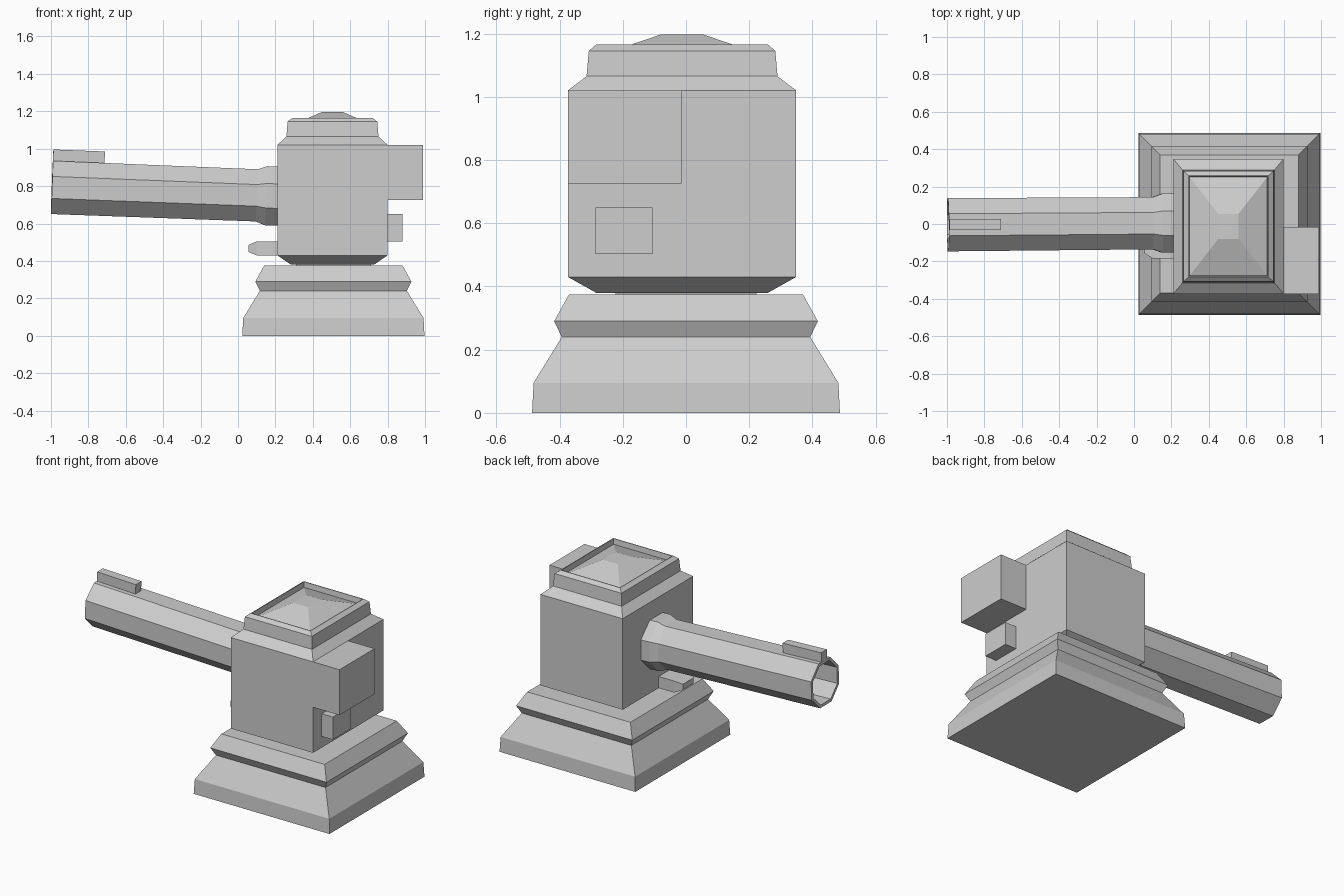
import bpy, math
from mathutils import Vector

old = bpy.data.objects.get("Cube")
if old:
    bpy.data.objects.remove(old, do_unlink=True)

grey = bpy.data.materials.new("plain_grey")
grey.use_nodes = True
colour = (0.61, 0.61, 0.61, 1)
grey.diffuse_color = colour
grey.node_tree.nodes["Principled BSDF"].inputs["Base Color"].default_value = colour


def loft(name, rings):
    """Skin a list of equal-length rings and cap both ends."""
    n = len(rings[0])
    verts = [v for ring in rings for v in ring]
    faces = [(a + i, a + (i + 1) % n, a + n + (i + 1) % n, a + n + i)
             for a in range(0, n * (len(rings) - 1), n) for i in range(n)]
    faces.append(tuple(reversed(range(n))))
    faces.append(tuple(range(len(verts) - n, len(verts))))
    mesh = bpy.data.meshes.new(name)
    mesh.from_pydata(verts, [], faces)
    mesh.materials.append(grey)
    obj = bpy.data.objects.new(name, mesh)
    bpy.context.collection.objects.link(obj)
    return obj


def stack(name, cx, cy, profile):
    """Rectangular stack from (z, half width, half depth) steps."""
    corners = ((-1, -1), (1, -1), (1, 1), (-1, 1))
    return loft(name, [[(cx + sx * hx, cy + sy * hy, z) for sx, sy in corners]
                       for z, hx, hy in profile])


def block(name, x0, x1, y0, y1, z0, z1):
    hx, hy = (x1 - x0) / 2, (y1 - y0) / 2
    return stack(name, x0 + hx, y0 + hy, [(z0, hx, hy), (z1, hx, hy)])


# Stepped square plinth and the neck above it
stack("plinth", 0.51, 0, [(z, h, h) for z, h in (
    (0, 0.487), (0.095, 0.482), (0.24, 0.393), (0.29, 0.417), (0.375, 0.37))])
stack("neck", 0.51, 0, [(0.37, 0.2, 0.223), (0.39, 0.2, 0.223)])

# Turret body with chamfered foot, sloped shoulder, thin rim and sunken pyramid
stack("turret_body", 0.505, -0.0125, [
    (0.38, 0.222, 0.272), (0.43, 0.295, 0.361), (1.02, 0.295, 0.361),
    (1.065, 0.246, 0.302), (1.145, 0.24, 0.295), (1.165, 0.214, 0.272),
    (1.165, 0.21, 0.267), (1.13, 0.207, 0.263), (1.197, 0.054, 0.067)])

# Side boxes
block("large_side_box", 0.79, 0.99, -0.3735, -0.015, 0.725, 1.02)
block("small_side_box", 0.79, 0.88, -0.286, -0.106, 0.503, 0.65)

# Eight-sided hollow barrel, rising slightly toward the muzzle
breech = Vector((0.22, 0.005, 0.746))
muzzle = Vector((-0.996, -0.004, 0.793))
axis = (muzzle - breech).normalized()
side = Vector((0, 0, 1)).cross(axis).normalized()
up = axis.cross(side)


def octagon(x, radius):
    centre = breech + axis * (breech.x - x)
    angles = [math.pi / 8 + i * math.pi / 4 for i in range(8)]
    return [centre + (side * math.cos(a) + up * math.sin(a)) * radius
            for a in angles]


loft("barrel", [octagon(x, r) for x, r in (
    (0.23, 0.171), (0.15, 0.171), (0.1, 0.151), (-0.996, 0.154),
    (-0.996, 0.134), (0.1, 0.132))])

# Front sight lying along the top of the barrel
sight = []
for x in (-0.72, -0.996):
    centre = breech + axis * (breech.x - x)
    sight.append([centre + side * s * 0.029 + up * h
                  for s, h in ((-1, 0.138), (1, 0.138), (1, 0.203), (-1, 0.203))])
loft("barrel_sight", sight)

# Small peg with a tapered tip below the barrel
peg = []
for x, hy, hz in ((0.22, 0.082, 0.0375), (0.1, 0.082, 0.0375), (0.055, 0.055, 0.0185)):
    peg.append([(x, -0.102 - s * hy, 0.467 + t * hz)
                for s, t in ((-1, -1), (1, -1), (1, 1), (-1, 1))])
loft("side_peg", peg)
